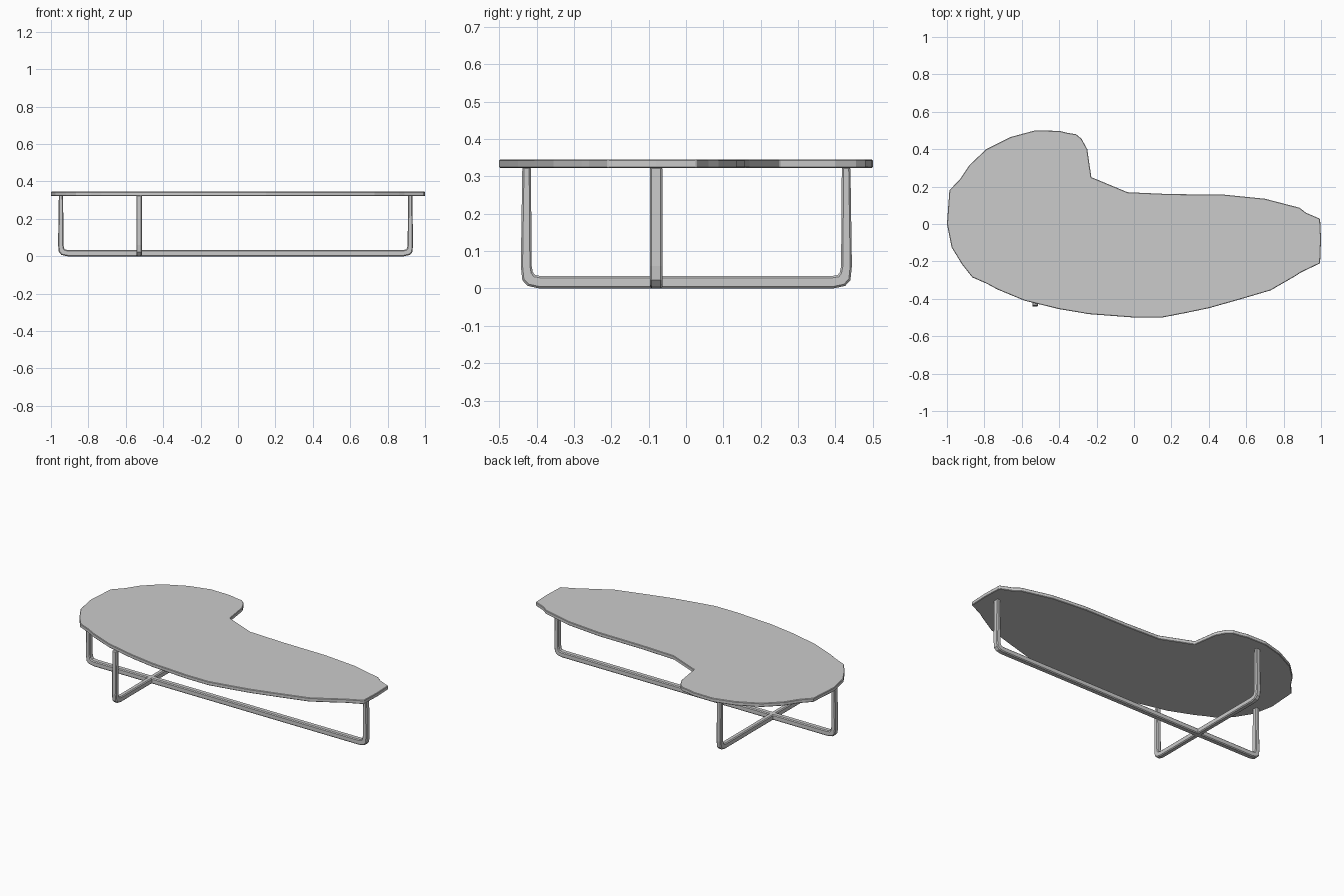
import bpy, bmesh
from mathutils import Vector

if "Cube" in bpy.data.objects:
    bpy.data.objects.remove(bpy.data.objects["Cube"])

TOP_Z, UNDER_Z = 0.345, 0.322

# Kidney-shaped outline of the tabletop, clockwise from the left tip
OUTLINE = [
    (-1, 0), (-.987, .18), (-.93, .24), (-.88, .315), (-.79, .40), (-.66, .465),
    (-.53, .50), (-.40, .498), (-.355, .487), (-.31, .48), (-.28, .455),
    (-.25, .40), (-.228, .25), (-.21, .243), (-.035, .17), (.19, .16), (.48, .157),
    (.70, .135), (.885, .087), (.92, .06), (.995, .028), (1, -.08), (.995, -.21),
    (.89, -.26), (.86, -.28), (.73, -.355), (.56, -.405), (.40, -.45), (.28, -.475),
    (.15, -.50), (0, -.50), (-.24, -.482), (-.40, -.455), (-.585, -.41),
    (-.73, -.35), (-.785, -.32), (-.865, -.285), (-.92, -.215), (-.975, -.125)]


def finish(bm, name):
    bmesh.ops.recalc_face_normals(bm, faces=bm.faces)
    mesh = bpy.data.meshes.new(name)
    bm.to_mesh(mesh)
    bm.free()
    obj = bpy.data.objects.new(name, mesh)
    bpy.context.collection.objects.link(obj)
    return obj


def bevel(obj, width):
    mod = obj.modifiers.new("edge_bevel", 'BEVEL')
    mod.width = width
    mod.segments = 1
    mod.limit_method = 'ANGLE'
    mod.angle_limit = 1.0


def u_frame(name, axis, lo, hi, across, width):
    """U-shaped bar frame: legs at lo and hi along the axis, rounded lower corners."""
    # outer and inner edge of one leg: (inset from the outer end, z)
    outer = [(.004, UNDER_Z + .004), (0, .06), (.004, .022), (.018, .007), (.05, 0)]
    inner = [(.027, UNDER_Z + .004), (.029, .06), (.032, .044), (.038, .036), (.055, .033)]
    pairs = [((lo + a, z), (lo + b, w)) for (a, z), (b, w) in zip(outer, inner)]
    pairs += [((hi - a, z), (hi - b, w)) for (a, z), (b, w) in reversed(list(zip(outer, inner)))]

    def place(p, side):
        off = across + side * width / 2
        return Vector((p[0], off, p[1]) if axis == 'x' else (off, p[0], p[1]))

    bm = bmesh.new()
    rings = [[bm.verts.new(place(p, s)) for p, s in ((o, -1), (o, 1), (i, 1), (i, -1))]
             for o, i in pairs]
    for r, q in zip(rings, rings[1:]):
        for k in range(4):
            bm.faces.new((r[k], r[(k + 1) % 4], q[(k + 1) % 4], q[k]))
    bm.faces.new(rings[0])
    bm.faces.new(rings[-1])
    bevel(finish(bm, name), 0.005)


# Tabletop slab
bm = bmesh.new()
face = bm.faces.new([bm.verts.new((x, y, UNDER_Z)) for x, y in OUTLINE])
ext = bmesh.ops.extrude_face_region(bm, geom=[face])
bmesh.ops.translate(bm, vec=(0, 0, TOP_Z - UNDER_Z),
                    verts=[v for v in ext['geom'] if isinstance(v, bmesh.types.BMVert)])
bevel(finish(bm, "tabletop"), 0.003)

# Crossed leg frames
u_frame("long_leg_frame", 'x', -.962, .936, -.08, .034)
u_frame("short_leg_frame", 'y', -.442, .444, -.529, .030)
